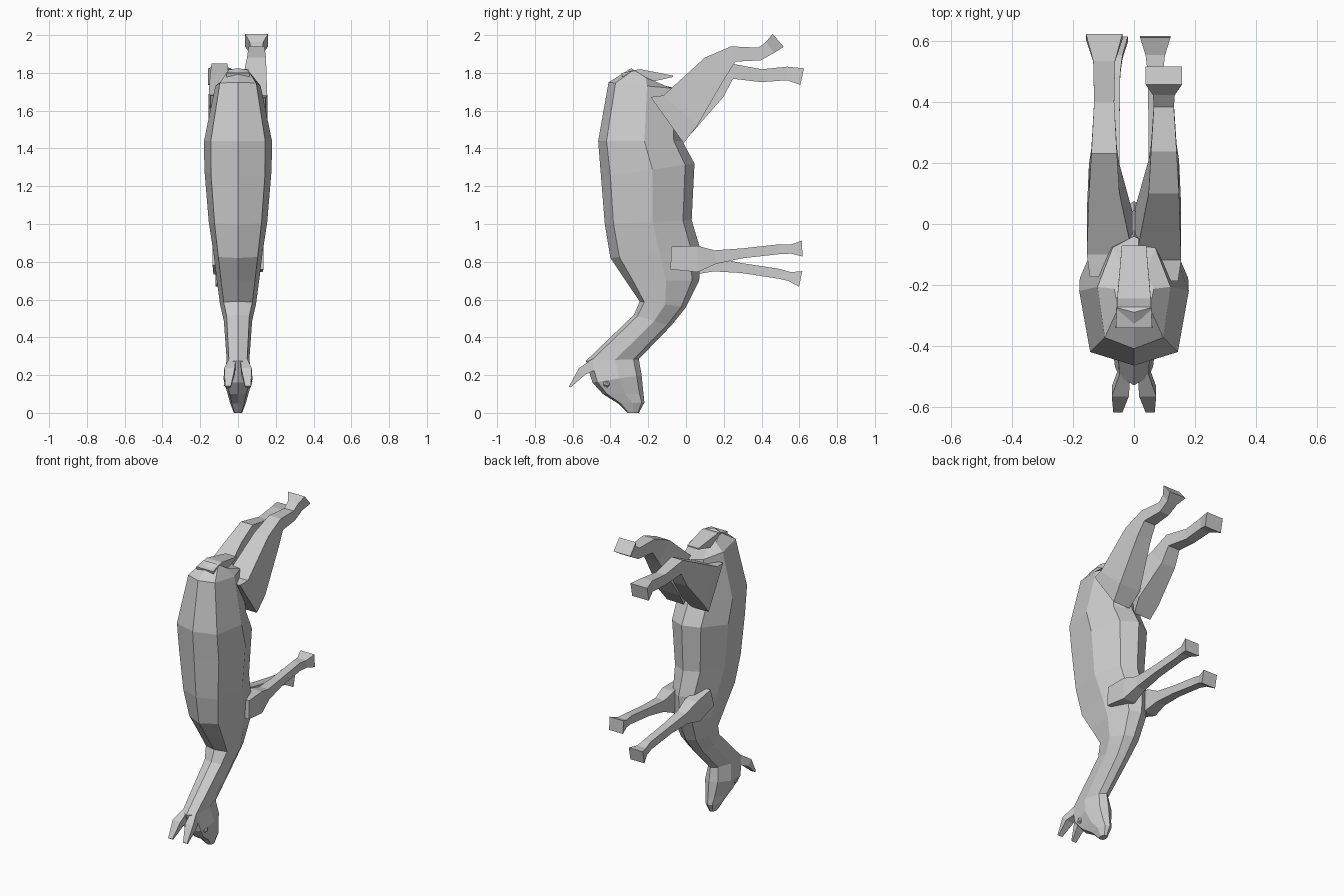
import bpy, bmesh, math
from mathutils import Vector, Matrix

if "Cube" in bpy.data.objects:
    bpy.data.objects.remove(bpy.data.objects["Cube"])


def loft(name, rings):
    """Skin a list of equal-length closed rings and cap both ends."""
    bm = bmesh.new()
    rows = [[bm.verts.new(p) for p in ring] for ring in rings]
    n = len(rows[0])
    for a, b in zip(rows, rows[1:]):
        for i in range(n):
            j = (i + 1) % n
            bm.faces.new((a[i], a[j], b[j], b[i]))
    bm.faces.new(rows[0])
    bm.faces.new(rows[-1][::-1])
    bmesh.ops.recalc_face_normals(bm, faces=bm.faces)
    mesh = bpy.data.meshes.new(name)
    bm.to_mesh(mesh)
    bm.free()
    obj = bpy.data.objects.new(name, mesh)
    bpy.context.collection.objects.link(obj)


def body_ring(dy, dz, vy, vz, w):
    """Eight-sided section from back point to belly point, flank half width w."""
    def at(t, x):
        return (x, dy + (vy - dy) * t, dz + (vz - dz) * t)
    side = [(0.1, 0.8 * w), (0.55, w), (0.9, 0.58 * w)]
    return ([at(0, 0)] + [at(t, x) for t, x in side] + [at(1, 0)]
            + [at(t, -x) for t, x in reversed(side)])


def limb(name, path, thick, width, xs):
    """Four-sided tube along a y,z path, each section square to the path."""
    pts = [Vector(p) for p in path]
    rings = []
    for i, p in enumerate(pts):
        d = (pts[min(i + 1, len(pts) - 1)] - pts[max(i - 1, 0)]).normalized()
        off = Vector((-d.y, d.x)) * thick[i]
        u, l, x, w = p + off, p - off, xs[i], width[i]
        rings.append([(x - w, *u), (x + w, *u), (x + w, *l), (x - w, *l)])
    loft(name, rings)


# Torso and neck: back y,z / belly y,z / flank half width
poll = (-0.53, 0.275, -0.25, 0.285, 0.06)
torso = [
    (-0.29, 1.825, -0.15, 1.735, 0.065),
    (-0.41, 1.75, -0.04, 1.715, 0.12),
    (-0.465, 1.44, -0.02, 1.44, 0.18),
    (-0.45, 1.25, 0.045, 1.32, 0.178),
    (-0.43, 1.0, 0.03, 1.02, 0.155),
    (-0.40, 0.82, 0.075, 0.87, 0.13),
    (-0.32, 0.70, 0.07, 0.70, 0.112),
    (-0.245, 0.59, 0.0, 0.56, 0.095),
    (-0.275, 0.52, -0.08, 0.46, 0.075),
    poll,
]
loft("torso_and_neck", [body_ring(*r) for r in torso])

# Head, from poll to muzzle
head = [
    poll,
    (-0.495, 0.16, -0.235, 0.20, 0.078),
    (-0.44, 0.10, -0.225, 0.10, 0.055),
    (-0.36, 0.05, -0.22, 0.055, 0.042),
    (-0.31, 0.0, -0.25, 0.0, 0.022),
]
loft("head", [body_ring(*r) for r in head])

# Tail, a flat wedge curling over the rump
limb("tail", [(-0.33, 1.755), (-0.24, 1.78), (-0.07, 1.782)],
     [0.045, 0.04, 0.004], [0.06, 0.055, 0.04], [0, 0, 0])

# Ears and eyes
for side, s in (("left", -1), ("right", 1)):
    limb(side + "_ear", [(-0.48, 0.26), (-0.55, 0.22), (-0.615, 0.138)],
         [0.03, 0.024, 0.005], [0.018, 0.028, 0.015],
         [s * 0.03, s * 0.045, s * 0.053])
    bpy.ops.mesh.primitive_ico_sphere_add(subdivisions=1, radius=0.022,
                                          location=(s * 0.056, -0.42, 0.155))
    bpy.context.object.name = side + "_eye"

# Hind legs: same sections, two different poses
hind_thick = [0.15, 0.12, 0.075, 0.042, 0.034, 0.036, 0.045]
hind_width = [0.06, 0.075, 0.05, 0.042, 0.033, 0.036, 0.06]
hind_x = [0.085, 0.08] + [0.098] * 5
poses = {
    1: ("right_hind_leg", [(-0.1, 1.55), (-0.03, 1.6), (0.155, 1.83), (0.25, 1.9),
                           (0.39, 1.9), (0.445, 1.935), (0.488, 1.972)]),
    -1: ("left_hind_leg", [(-0.1, 1.55), (-0.03, 1.59), (0.15, 1.73), (0.24, 1.81),
                           (0.40, 1.785), (0.535, 1.797), (0.615, 1.78)]),
}
for s, (name, path) in poses.items():
    limb(name, path, hind_thick, hind_width, [s * x for x in hind_x])

# Front legs: one leg, the left one swung forward about the shoulder
fore_path = [(-0.08, 0.82), (0.06, 0.815), (0.155, 0.825), (0.3, 0.845),
             (0.5, 0.867), (0.555, 0.867), (0.615, 0.87)]
fore_thick = [0.06, 0.07, 0.036, 0.026, 0.026, 0.024, 0.042]
fore_width = [0.035, 0.042, 0.032, 0.027, 0.025, 0.032, 0.05]
fore_x = [0.10, 0.088, 0.08, 0.075, 0.07, 0.07, 0.07]
shoulder = Vector((0, 0.82))
for name, s, angle in (("right_front_leg", 1, 0), ("left_front_leg", -1, -15)):
    turn = Matrix.Rotation(math.radians(angle), 2)
    path = [shoulder + turn @ (Vector(p) - shoulder) for p in fore_path]
    limb(name, path, fore_thick, fore_width, [s * x for x in fore_x])
